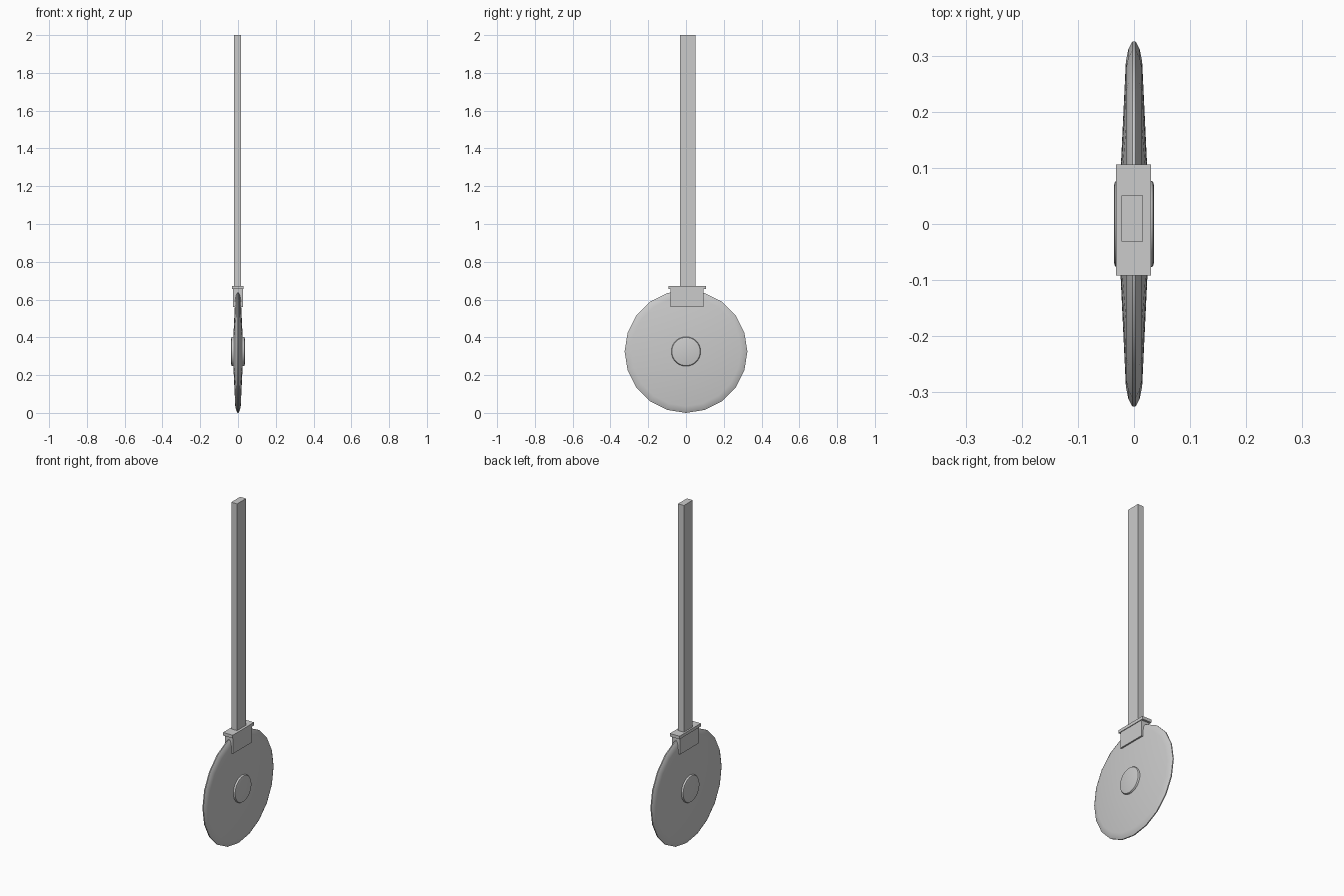
import bpy, bmesh, math

if "Cube" in bpy.data.objects:
    bpy.data.objects.remove(bpy.data.objects["Cube"])

ZC = 0.325  # height of the wheel axis


def finish(name, bm, smooth=False):
    bmesh.ops.recalc_face_normals(bm, faces=bm.faces)
    mesh = bpy.data.meshes.new(name)
    bm.to_mesh(mesh)
    bm.free()
    ob = bpy.data.objects.new(name, mesh)
    bpy.context.collection.objects.link(ob)
    if smooth:
        bpy.ops.object.select_all(action='DESELECT')
        ob.select_set(True)
        bpy.context.view_layer.objects.active = ob
        bpy.ops.object.shade_smooth_by_angle(angle=math.radians(35))
    return ob


def lathe_x(name, half, sides):
    """Mirrored (radius, x) profile turned round the x axis."""
    profile = half + [(r, -x) for r, x in reversed(half)]
    bm = bmesh.new()
    rings = []
    for r, x in profile:
        ring = []
        for i in range(sides):
            a = 2 * math.pi * i / sides
            ring.append(bm.verts.new((x, r * math.sin(a), ZC - r * math.cos(a))))
        rings.append(ring)
    for a, b in zip(rings, rings[1:]):
        for i in range(sides):
            j = (i + 1) % sides
            bm.faces.new((a[i], a[j], b[j], b[i]))
    bm.faces.new(rings[0])
    bm.faces.new(rings[-1])
    return finish(name, bm, True)


def box(name, x0, x1, y0, y1, z0, z1):
    bm = bmesh.new()
    bmesh.ops.create_cube(bm, size=1)
    for v in bm.verts:
        v.co.x = x1 if v.co.x > 0 else x0
        v.co.y = y1 if v.co.y > 0 else y0
        v.co.z = z1 if v.co.z > 0 else z0
    return finish(name, bm)


# Lens-shaped disc with a rounded rim
lathe_x("disc", [(0.07, 0.025), (0.29, 0.0145), (0.312, 0.010), (0.325, 0.003)], 20)

# Central hub with bevelled edges
lathe_x("hub", [(0.068, 0.036), (0.075, 0.034), (0.078, 0.029), (0.078, 0.015)], 32)

# Bracket gripping the disc, its overhanging cap and the shaft
box("bracket", -0.027, 0.026, -0.082, 0.093, 0.56, 0.658)
box("bracket_cap", -0.032, 0.030, -0.092, 0.106, 0.655, 0.673)
box("shaft", -0.022, 0.016, -0.031, 0.051, 0.67, 2.0)
